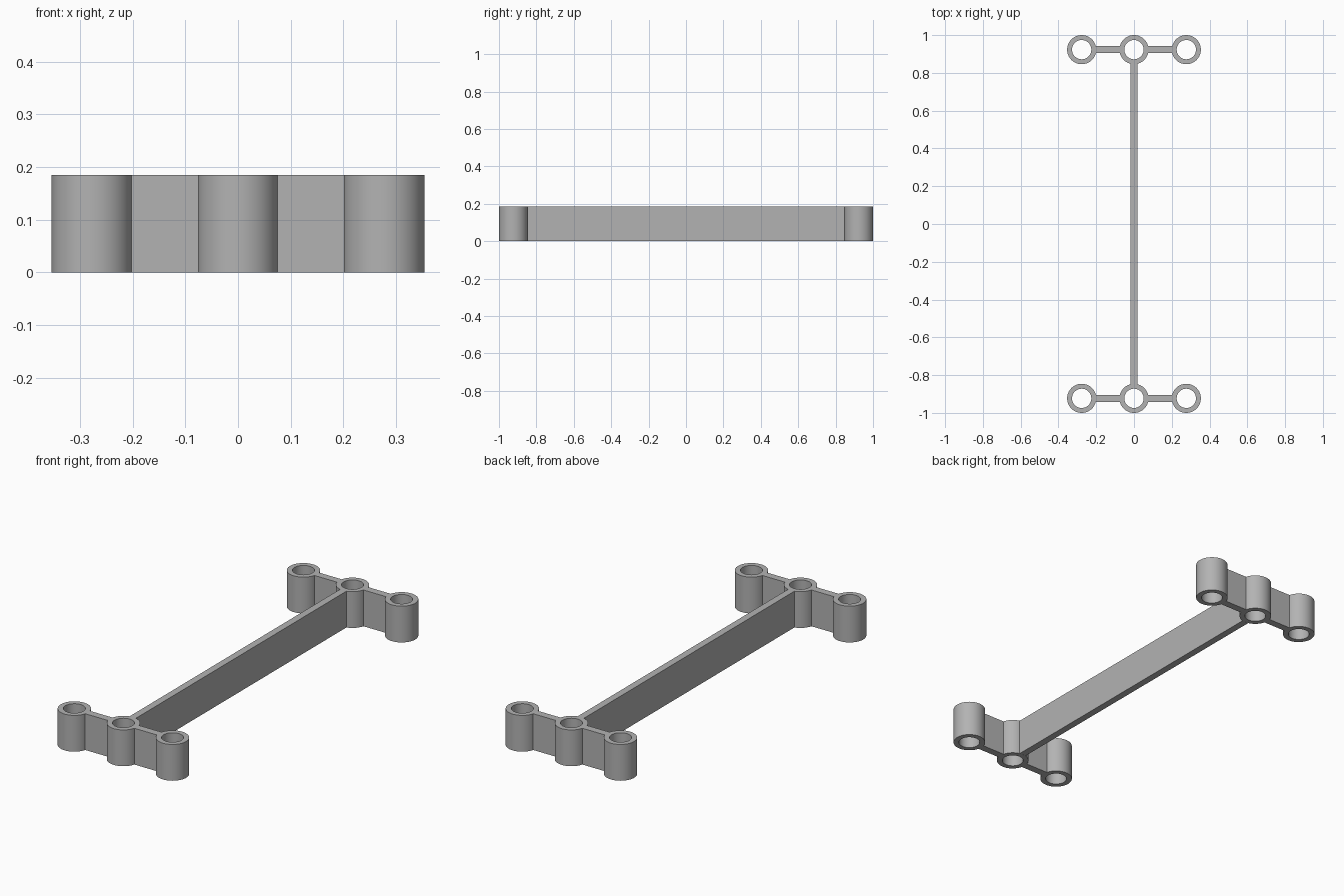
import bpy, bmesh, math
from mathutils import Matrix, Vector

if "Cube" in bpy.data.objects:
    bpy.data.objects.remove(bpy.data.objects["Cube"])

H = 0.185                  # common height
R_OUT, R_IN = 0.077, 0.051
SEG = 64
DX, DY = 0.277, 0.923      # ring spacing

grey = bpy.data.materials.new("grey plastic")
grey.diffuse_color = (0.45, 0.45, 0.45, 1)
grey.use_nodes = True
grey.node_tree.nodes["Principled BSDF"].inputs["Base Color"].default_value = grey.diffuse_color


def finish(bm, name):
    bmesh.ops.recalc_face_normals(bm, faces=bm.faces)
    mesh = bpy.data.meshes.new(name)
    bm.to_mesh(mesh)
    bm.free()
    mesh.materials.append(grey)
    obj = bpy.data.objects.new(name, mesh)
    bpy.context.collection.objects.link(obj)
    bpy.context.view_layer.objects.active = obj
    obj.select_set(True)
    bpy.ops.object.shade_smooth_by_angle(angle=math.radians(30))
    obj.select_set(False)


def ring(name, x, y):
    """Open tube with flat annular ends."""
    bm = bmesh.new()
    profile = [(R_IN, 0), (R_OUT, 0), (R_OUT, H), (R_IN, H)]
    loops = []
    for i in range(SEG):
        a = math.tau * i / SEG
        loops.append([bm.verts.new((x + r * math.cos(a), y + r * math.sin(a), z))
                      for r, z in profile])
    for i in range(SEG):
        p, q = loops[i], loops[(i + 1) % SEG]
        for k in range(4):
            bm.faces.new((p[k], q[k], q[(k + 1) % 4], p[(k + 1) % 4]))
    finish(bm, name)


def web(name, start, end, width):
    """Upright wall between two ring centres, its ends hollowed to fit the rings."""
    start, end = Vector(start), Vector(end)
    axis = end - start
    length = axis.length
    half = math.asin(width / 2 / R_OUT)
    angles = [half * (k / 3 - 1) for k in range(7)]
    near = [(R_OUT * math.cos(a), R_OUT * math.sin(a)) for a in angles]
    far = [(length - x, y) for x, y in reversed(near)]
    bm = bmesh.new()
    face = bm.faces.new([bm.verts.new((x, y, 0)) for x, y in near[::-1] + far[::-1]])
    up = bmesh.ops.extrude_face_region(bm, geom=[face], use_keep_orig=True)["geom"]
    bmesh.ops.translate(bm, vec=(0, 0, H),
                        verts=[v for v in up if isinstance(v, bmesh.types.BMVert)])
    turn = Matrix.Rotation(math.atan2(axis.y, axis.x), 4, 'Z')
    bm.transform(Matrix.Translation((start.x, start.y, 0)) @ turn)
    finish(bm, name)


# Two end groups of three rings joined by short webs
for end_name, y in (("front", -DY), ("back", DY)):
    for side, x in (("left", -DX), ("middle", 0), ("right", DX)):
        ring(f"{end_name}_{side}_ring", x, y)
    for side, x in (("left", -DX), ("right", DX)):
        web(f"{end_name}_{side}_web", (0, y), (x, y), 0.038)

# Long spine
web("spine", (0, -DY), (0, DY), 0.036)
